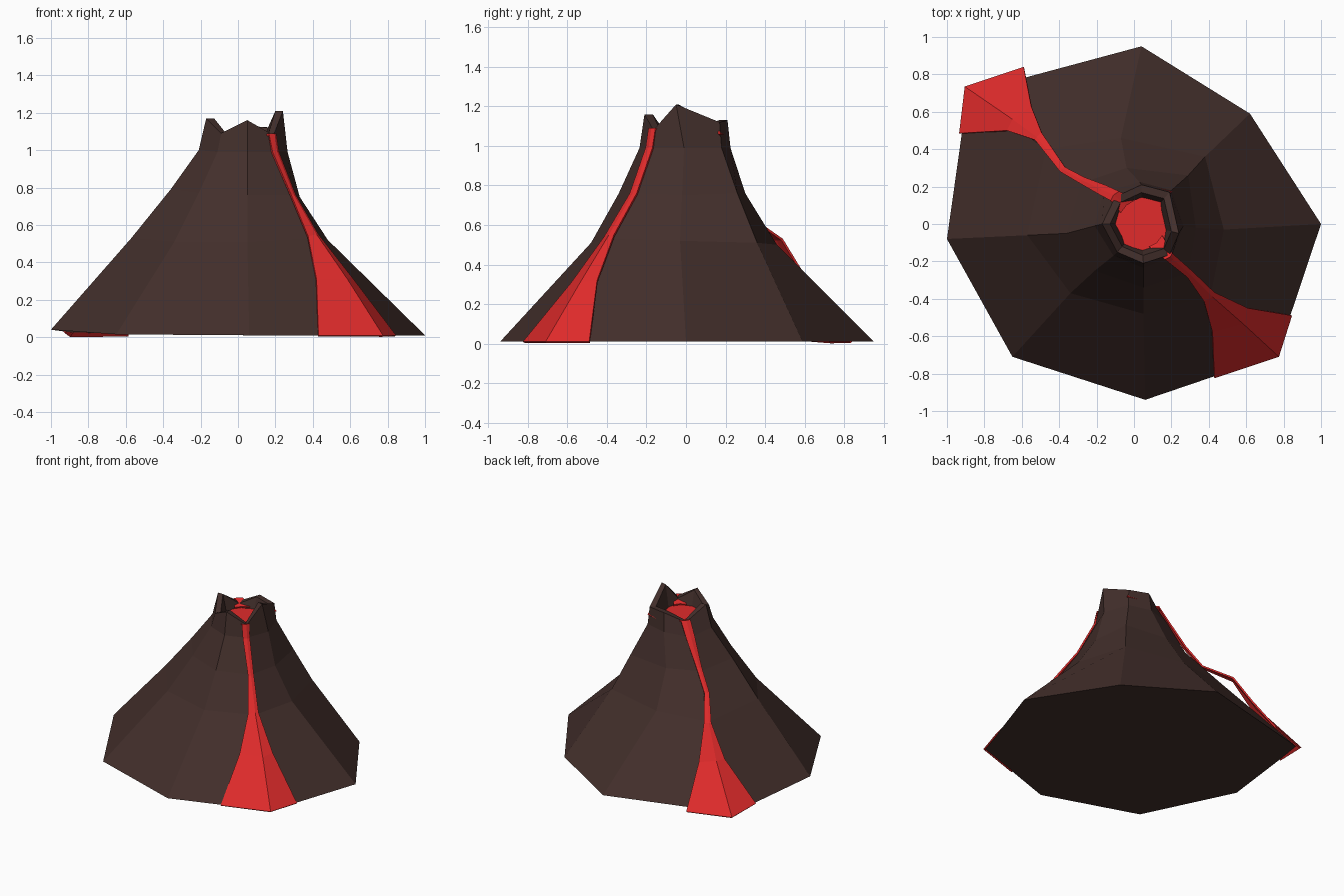
import bpy, bmesh


def material(name, color):
    m = bpy.data.materials.new(name)
    m.diffuse_color = (*color, 1)
    return m


rock = material("rock", (0.055, 0.028, 0.024))
lava = material("lava", (0.75, 0.024, 0.024))


def finish(name, bm, mat):
    me = bpy.data.meshes.new(name)
    bm.to_mesh(me)
    bm.free()
    me.materials.append(mat)
    ob = bpy.data.objects.new(name, me)
    bpy.context.collection.objects.link(ob)
    return ob


def loft(bm, rows, closed):
    vs = [[bm.verts.new(p) for p in row] for row in rows]
    n = len(vs[0])
    for a, b in zip(vs, vs[1:]):
        for i in range(n if closed else n - 1):
            j = (i + 1) % n
            bm.faces.new((a[i], a[j], b[j], b[i]))
    return vs


# Mountain: eight-sided rings, counter-clockwise from the right side
rings = [
    [(1, 0, .01), (.62, .59, .01), (.04, .95, .01), (-.89, .70, .025),
     (-1, -.08, .04), (-.65, -.71, .015), (.06, -.94, .01), (.765, -.70, .01)],
    [(.48, -.03, .52), (.38, .36, .51), (-.07, .46, .50), (-.47, .40, .50),
     (-.57, -.06, .53), (-.34, -.37, .51), (.05, -.48, .51), (.41, -.38, .53)],
    [(.33, -.02, .75), (.29, .26, .76), (-.04, .30, .76), (-.28, .22, .77),
     (-.36, -.05, .79), (-.21, -.25, .77), (.05, -.34, .76), (.29, -.26, .76)],
    [(.265, -.01, .99), (.20, .18, .99), (.03, .225, .99), (-.16, .17, .98),
     (-.21, -.01, 1.0), (-.11, -.17, .99), (.05, -.235, .99), (.20, -.18, .99)],
    [(.24, -.05, 1.21), (.19, .17, 1.12), (.04, .21, 1.13), (-.10, .145, 1.07),
     (-.17, 0, 1.17), (-.09, -.15, 1.09), (.05, -.21, 1.16), (.19, -.165, 1.08)],
]


def shrink(ring, s, z=None):
    return [(.04 + (x - .04) * s, y * s, h if z is None else z) for x, y, h in ring]


# Crater lip and inner wall
rings += [shrink(rings[4], .80), shrink(rings[4], .62, 1.0)]
bm = bmesh.new()
vs = loft(bm, rings, True)
bm.faces.new(vs[0][::-1])
bm.faces.new(vs[-1])
finish("mountain", bm, rock)

# Lava lake in the crater
bm = bmesh.new()
bm.faces.new([bm.verts.new(p) for p in shrink(rings[4], .72, 1.045)])
finish("lava_lake", bm, lava)


# Lava streams: rows of left, ridge and right points from the foot up to the lake
def stream(name, rows):
    bm = bmesh.new()
    loft(bm, rows, False)
    ob = finish(name, bm, lava)
    mod = ob.modifiers.new("thickness", "SOLIDIFY")
    mod.thickness = .012
    mod.offset = -1


stream("front_lava_stream", [
    [(.43, -.825, .01), (.775, -.71, .01), (.845, -.49, .01)],
    [(.42, -.58, .31), (.585, -.535, .31), (.61, -.45, .32)],
    [(.375, -.415, .54), (.42, -.39, .55), (.43, -.365, .55)],
    [(.285, -.285, .76), (.30, -.27, .76), (.31, -.25, .76)],
    [(.185, -.205, .99), (.21, -.19, .99), (.22, -.17, .99)],
    [(.165, -.19, 1.09), (.195, -.175, 1.09), (.205, -.155, 1.09)],
    [(.08, -.12, 1.06), (.12, -.10, 1.06), (.15, -.06, 1.06)],
])
stream("back_lava_stream", [
    [(-.59, .84, .01), (-.905, .735, .01), (-.935, .485, .03)],
    [(-.55, .63, .30), (-.65, .56, .31), (-.68, .50, .31)],
    [(-.495, .49, .53), (-.52, .465, .53), (-.53, .45, .53)],
    [(-.37, .305, .66), (-.385, .295, .66), (-.395, .28, .66)],
    [(-.265, .25, .80), (-.28, .235, .80), (-.285, .215, .80)],
    [(-.145, .205, .98), (-.175, .185, .98), (-.19, .16, .98)],
    [(-.08, .175, 1.09), (-.11, .155, 1.09), (-.125, .125, 1.09)],
    [(.01, .13, 1.06), (-.04, .10, 1.06), (-.07, .06, 1.06)],
])

# Small lava sliver poking through the back right rim
stream("lava_sliver", [
    [(.19, .14, 1.06), (.205, .175, 1.06), (.10, .20, 1.06)],
    [(.18, .14, 1.075), (.20, .17, 1.075), (.10, .19, 1.075)],
])
